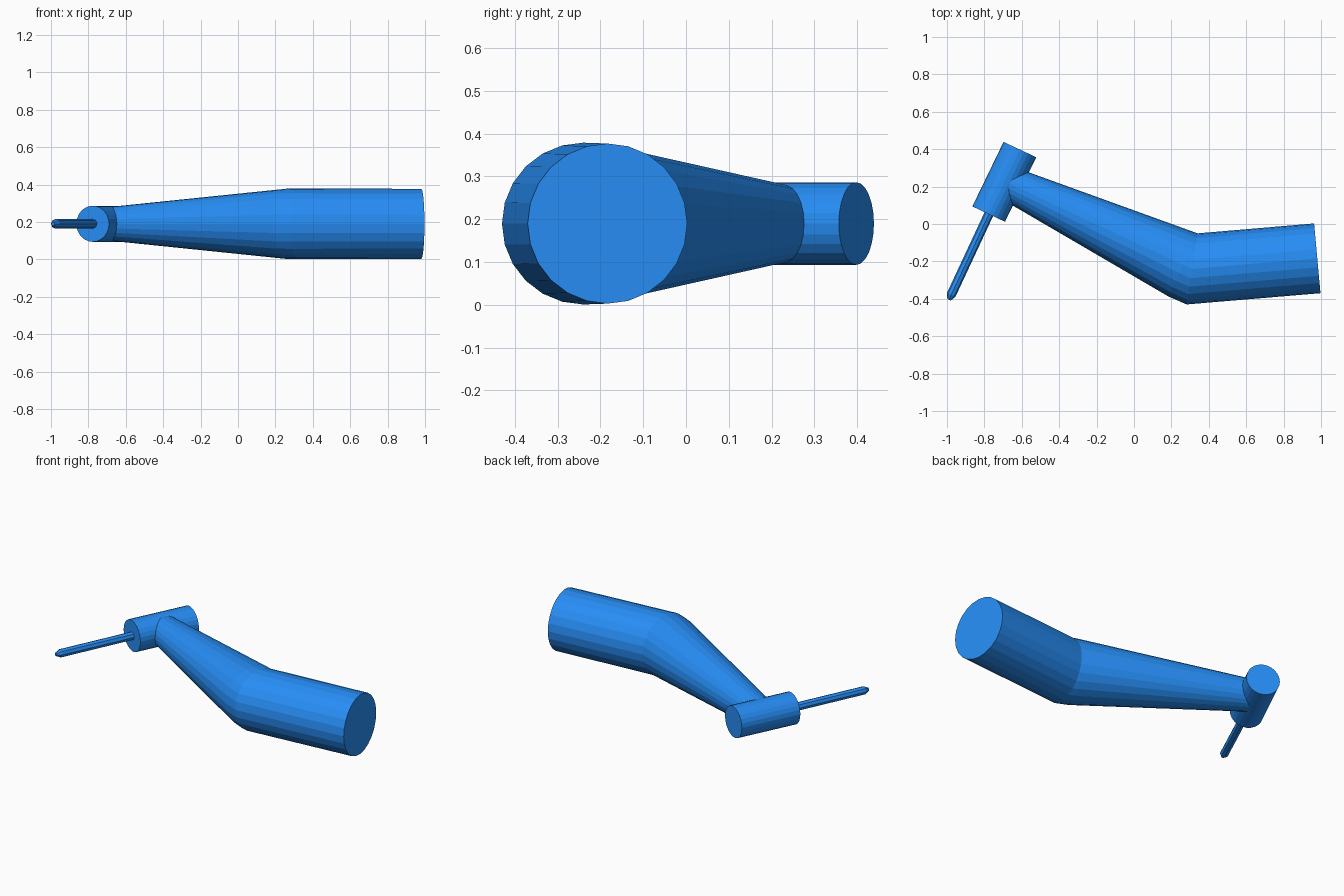
import bpy, bmesh, math
from mathutils import Vector

if "Cube" in bpy.data.objects:
    bpy.data.objects.remove(bpy.data.objects["Cube"])

Z = 0.19  # height of the tool's centre plane

mat = bpy.data.materials.new("blue")
mat.diffuse_color = (0.02, 0.27, 0.92, 1)
mat.use_nodes = True
mat.node_tree.nodes["Principled BSDF"].inputs["Base Color"].default_value = mat.diffuse_color


def loft(name, rings, sides):
    """Capped tube; each ring is two opposite rim points in plan plus a vertical radius."""
    bm = bmesh.new()
    loops = []
    for (ax, ay), (bx, by), rz in rings:
        mid = Vector(((ax + bx) / 2, (ay + by) / 2, Z))
        half = Vector(((ax - bx) / 2, (ay - by) / 2, 0))
        loops.append([bm.verts.new(mid + half * math.cos(t) + Vector((0, 0, rz * math.sin(t))))
                      for t in (2 * math.pi * i / sides for i in range(sides))])
    for p, q in zip(loops, loops[1:]):
        for i in range(sides):
            j = (i + 1) % sides
            bm.faces.new((p[i], p[j], q[j], q[i]))
    bm.faces.new(loops[0])
    bm.faces.new(loops[-1])
    bmesh.ops.remove_doubles(bm, verts=bm.verts, dist=1e-5)
    bmesh.ops.recalc_face_normals(bm, faces=bm.faces)
    me = bpy.data.meshes.new(name)
    bm.to_mesh(me)
    bm.free()
    me.materials.append(mat)
    ob = bpy.data.objects.new(name, me)
    bpy.context.collection.objects.link(ob)
    return ob


def ring(x, y, r, angle):
    """Round ring centred at x, y whose plan diameter points along angle (degrees)."""
    a = math.radians(angle)
    dx, dy = r * math.cos(a), r * math.sin(a)
    return (x + dx, y + dy), (x - dx, y - dy), r


# Bent handle: straight grip, wedge elbow, tapered neck ending inside the head
loft("handle", [
    ((0.963, 0.003), (0.997, -0.37), 0.187),
    ((0.34, -0.05), (0.282, -0.43), 0.189),
    ((0.34, -0.05), (0.185, -0.388), 0.188),
    ring(-0.69, 0.227, 0.09, 65),
], 24)

# Cross-wise head
AXIS = -25.2
loft("head", [ring(-0.61, 0.398, 0.0965, AXIS), ring(-0.777, 0.053, 0.0965, AXIS)], 24)

# Thin drill shaft with a blunt point
loft("drill_bit", [
    ring(-0.76, 0.087, 0.025, AXIS),
    ring(-0.977, -0.378, 0.025, AXIS),
    ring(-0.989, -0.405, 0.01, AXIS),
], 8)
